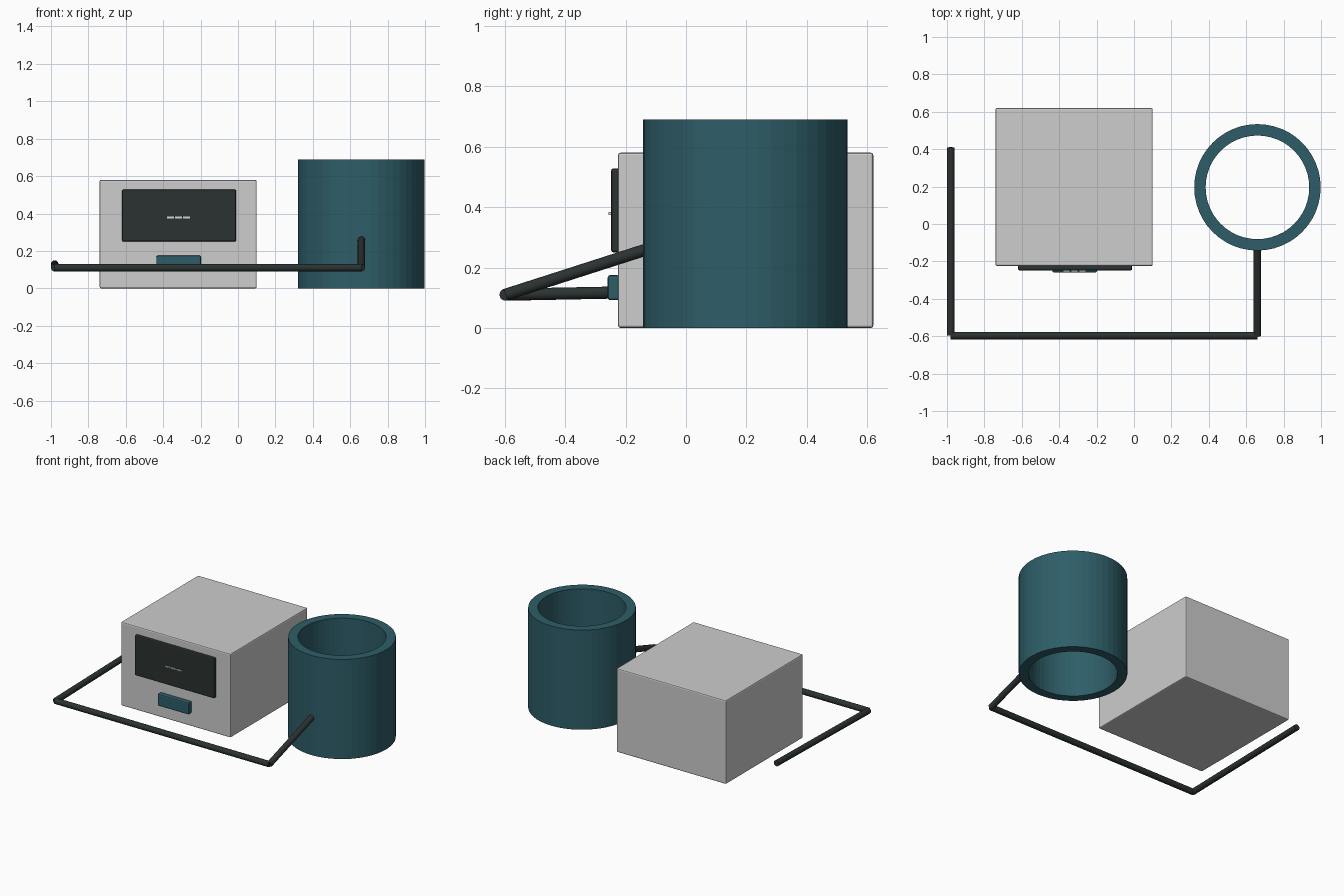
import bpy, bmesh, math
from mathutils import Vector

if "Cube" in bpy.data.objects:
    bpy.data.objects.remove(bpy.data.objects["Cube"])


def material(name, rgb):
    m = bpy.data.materials.new(name)
    m.diffuse_color = (*rgb, 1)
    m.use_nodes = True
    m.node_tree.nodes["Principled BSDF"].inputs["Base Color"].default_value = m.diffuse_color
    return m


GREY = material("light grey", (0.61, 0.61, 0.61))
TEAL = material("teal", (0.027, 0.11, 0.138))
DARK = material("charcoal", (0.024, 0.032, 0.031))
PALE = material("pale grey", (0.65, 0.68, 0.68))


def finish(bm, name, mat):
    bmesh.ops.recalc_face_normals(bm, faces=bm.faces)
    me = bpy.data.meshes.new(name)
    bm.to_mesh(me)
    bm.free()
    ob = bpy.data.objects.new(name, me)
    me.materials.append(mat)
    bpy.context.collection.objects.link(ob)
    return ob


def smooth(ob, degrees=35):
    bpy.ops.object.select_all(action='DESELECT')
    ob.select_set(True)
    bpy.context.view_layer.objects.active = ob
    bpy.ops.object.shade_smooth_by_angle(angle=math.radians(degrees))


def box(name, lo, hi, mat, bevel=0):
    lo, hi = Vector(lo), Vector(hi)
    bm = bmesh.new()
    bmesh.ops.create_cube(bm, size=1)
    for v in bm.verts:
        v.co = Vector(a * b for a, b in zip(v.co, hi - lo)) + (lo + hi) / 2
    if bevel:
        bmesh.ops.bevel(bm, geom=bm.edges[:], offset=bevel, segments=2,
                        profile=0.5, affect='EDGES')
    return finish(bm, name, mat)


def rod(name, a, b, radius, mat):
    a, b = Vector(a), Vector(b)
    bm = bmesh.new()
    bmesh.ops.create_cone(bm, cap_ends=True, segments=20, radius1=radius,
                          radius2=radius, depth=(b - a).length)
    turn = (b - a).to_track_quat('Z', 'Y')
    for v in bm.verts:
        v.co = turn @ v.co + (a + b) / 2
    smooth(finish(bm, name, mat))


def ring(name, centre, outer, inner, height, sides, mat):
    bm = bmesh.new()
    profile = [(outer, 0), (outer, height), (inner, height), (inner, 0)]
    loops = []
    for i in range(sides):
        t = 2 * math.pi * i / sides
        loops.append([bm.verts.new((centre[0] + r * math.cos(t),
                                    centre[1] + r * math.sin(t), z))
                      for r, z in profile])
    for i in range(sides):
        p, q = loops[i], loops[(i + 1) % sides]
        for k in range(4):
            n = (k + 1) % 4
            bm.faces.new((p[k], q[k], q[n], p[n]))
    return finish(bm, name, mat)


# Monitor body, display and button
box("monitor_body", (-0.74, -0.225, 0), (0.10, 0.62, 0.58), GREY, 0.008)
box("display", (-0.62, -0.248, 0.25), (-0.01, -0.22, 0.528), DARK, 0.008)
box("button", (-0.437, -0.259, 0.092), (-0.198, -0.22, 0.175), TEAL, 0.008)

# Three small dashes on the display
for i in range(3):
    x = -0.38 + i * 0.043
    box(f"display_dash_{i + 1}", (x, -0.256, 0.374), (x + 0.037, -0.247, 0.383), PALE)

# Open cuff
ring("cuff", (0.66, 0.196), 0.338, 0.277, 0.69, 48, TEAL)

# Hose: three straight rods end to end
path = [(0.66, -0.13, 0.26), (0.66, -0.597, 0.11), (-0.98, -0.597, 0.11), (-0.98, 0.41, 0.13)]
for i in range(3):
    rod(f"hose_{i + 1}", path[i], path[i + 1], 0.02, DARK)
